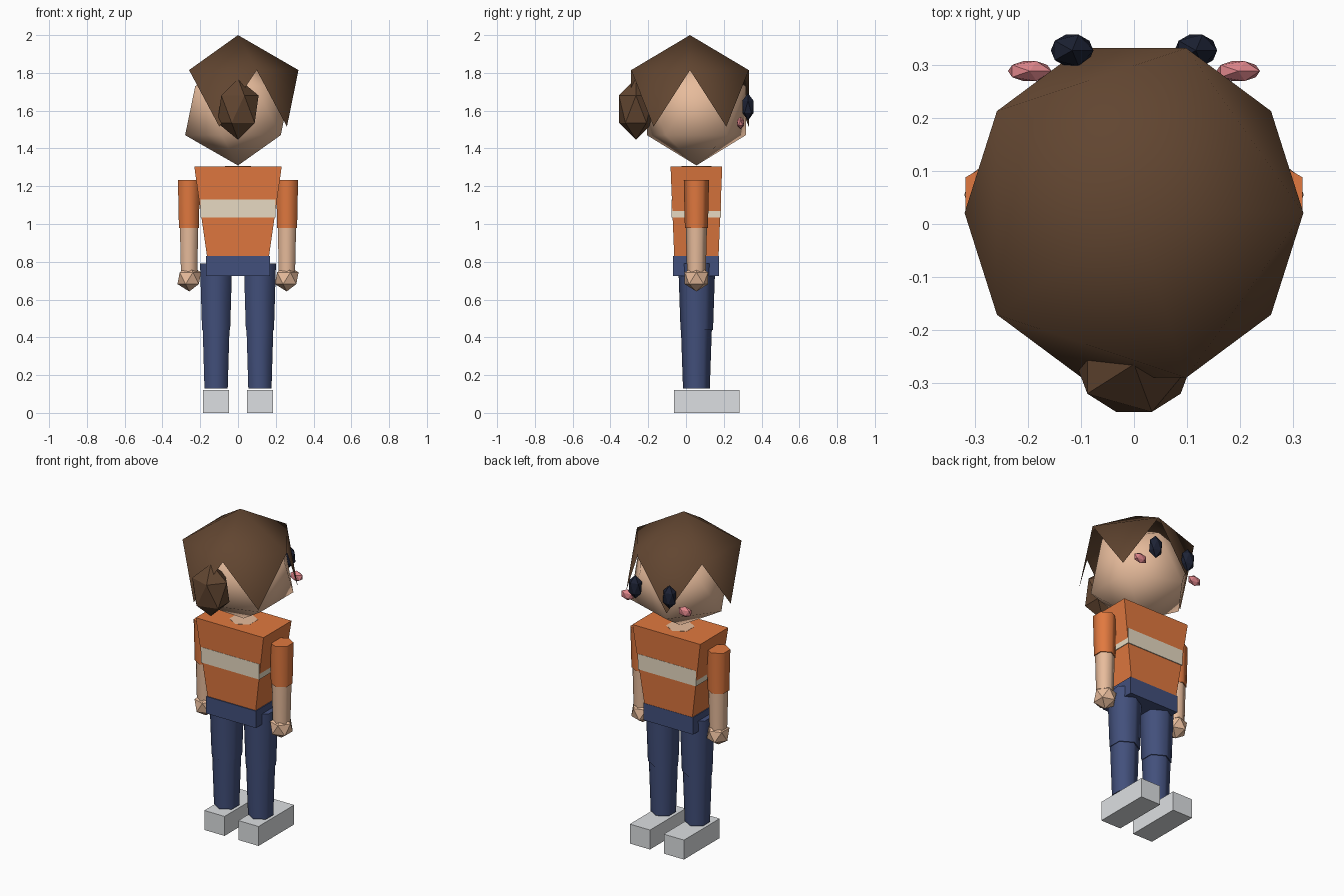
import bpy, bmesh, math

if "Cube" in bpy.data.objects:
    bpy.data.objects.remove(bpy.data.objects["Cube"])

CY = 0.055  # body centre line in y


def material(name, rgb):
    m = bpy.data.materials.new(name)
    m.diffuse_color = (*rgb, 1)
    m.use_nodes = True
    m.node_tree.nodes["Principled BSDF"].inputs["Base Color"].default_value = m.diffuse_color
    return m


SKIN = material("skin", (0.80, 0.50, 0.33))
BROWN = material("hair_brown", (0.12, 0.06, 0.03))
ORANGE = material("shirt_orange", (0.75, 0.19, 0.05))
CREAM = material("stripe_cream", (0.80, 0.70, 0.54))
DENIM = material("trouser_blue", (0.055, 0.08, 0.20))
WHITE = material("shoe_white", (0.72, 0.74, 0.76))
DARK = material("eye_dark", (0.012, 0.016, 0.035))
PINK = material("cheek_pink", (0.75, 0.24, 0.26))


def finish(name, mat, smooth=False):
    ob = bpy.context.object
    ob.name = name
    ob.data.materials.append(mat)
    bpy.ops.object.transform_apply(location=False, rotation=False, scale=True)
    if smooth:
        bpy.ops.object.shade_smooth_by_angle(angle=math.radians(70))
    return ob


def ico(name, loc, size, mat, smooth=False):
    bpy.ops.mesh.primitive_ico_sphere_add(subdivisions=1, radius=1, location=loc)
    bpy.context.object.scale = size
    return finish(name, mat, smooth)


def tube(name, x, y, z0, z1, r0, r1, mat):
    """Six-sided tapered limb from z0 up to z1."""
    bpy.ops.mesh.primitive_cone_add(vertices=6, radius1=r0, radius2=r1,
                                    depth=z1 - z0, location=(x, y, (z0 + z1) / 2))
    return finish(name, mat, True)


def box(name, x, y, z0, z1, hx, hy, mat, top=(1, 1)):
    """Box with half widths hx, hy at the base and an optional top flare."""
    bpy.ops.mesh.primitive_cube_add(size=2, location=(x, y, (z0 + z1) / 2))
    ob = bpy.context.object
    for v in ob.data.vertices:
        if v.co.z > 0:
            v.co.x *= top[0]
            v.co.y *= top[1]
    ob.scale = (hx, hy, (z1 - z0) / 2)
    return finish(name, mat)


# Head and neck
ico("head", (0, CY, 1.60), (0.313, 0.308, 0.29), SKIN, True)
tube("neck", 0, CY, 1.22, 1.306, 0.08, 0.08, SKIN)

# Hair: open cap with five pointed locks
hair = ico("hair", (0, 0.021, 1.665), (0.358, 0.366, 0.335), BROWN)
bm = bmesh.new()
bm.from_mesh(hair.data)
low = [f for f in bm.faces if f.calc_center_median().z < 0]
bmesh.ops.delete(bm, geom=low, context='FACES')
bm.to_mesh(hair.data)
bm.free()
bpy.ops.object.shade_smooth_by_angle(angle=math.radians(70))
ico("hair_bun", (0, -0.265, 1.608), (0.122, 0.106, 0.162), BROWN)

# Torso, stripe and waistband
box("shirt", 0, CY, 0.82, 1.305, 0.163, 0.117, ORANGE, (1.42, 1.17))
box("shirt_stripe", 0, CY, 1.035, 1.13, 0.198, 0.131, CREAM)
box("waistband", 0, CY - 0.002, 0.725, 0.83, 0.17, 0.121, DENIM)

# Paired parts
for side, s in (("left", -1), ("right", 1)):
    ico(side + "_eye", (0.117 * s, 0.328, 1.62), (0.045, 0.035, 0.072), DARK)
    ico(side + "_cheek", (0.197 * s, 0.289, 1.535), (0.046, 0.022, 0.033), PINK)
    tube(side + "_sleeve", 0.26 * s, CY, 0.98, 1.233, 0.061, 0.067, ORANGE)
    tube(side + "_forearm", 0.259 * s, CY, 0.71, 0.985, 0.049, 0.056, SKIN)
    ico(side + "_hand", (0.258 * s, CY, 0.713), (0.07, 0.073, 0.07), SKIN)
    tube(side + "_thigh", 0.116 * s, CY + 0.002, 0.44, 0.79, 0.086, 0.098, DENIM)
    tube(side + "_shin", 0.116 * s, CY, 0.13, 0.45, 0.071, 0.082, DENIM)
    box(side + "_shoe", 0.116 * s, 0.11, 0, 0.12, 0.069, 0.174, WHITE)
